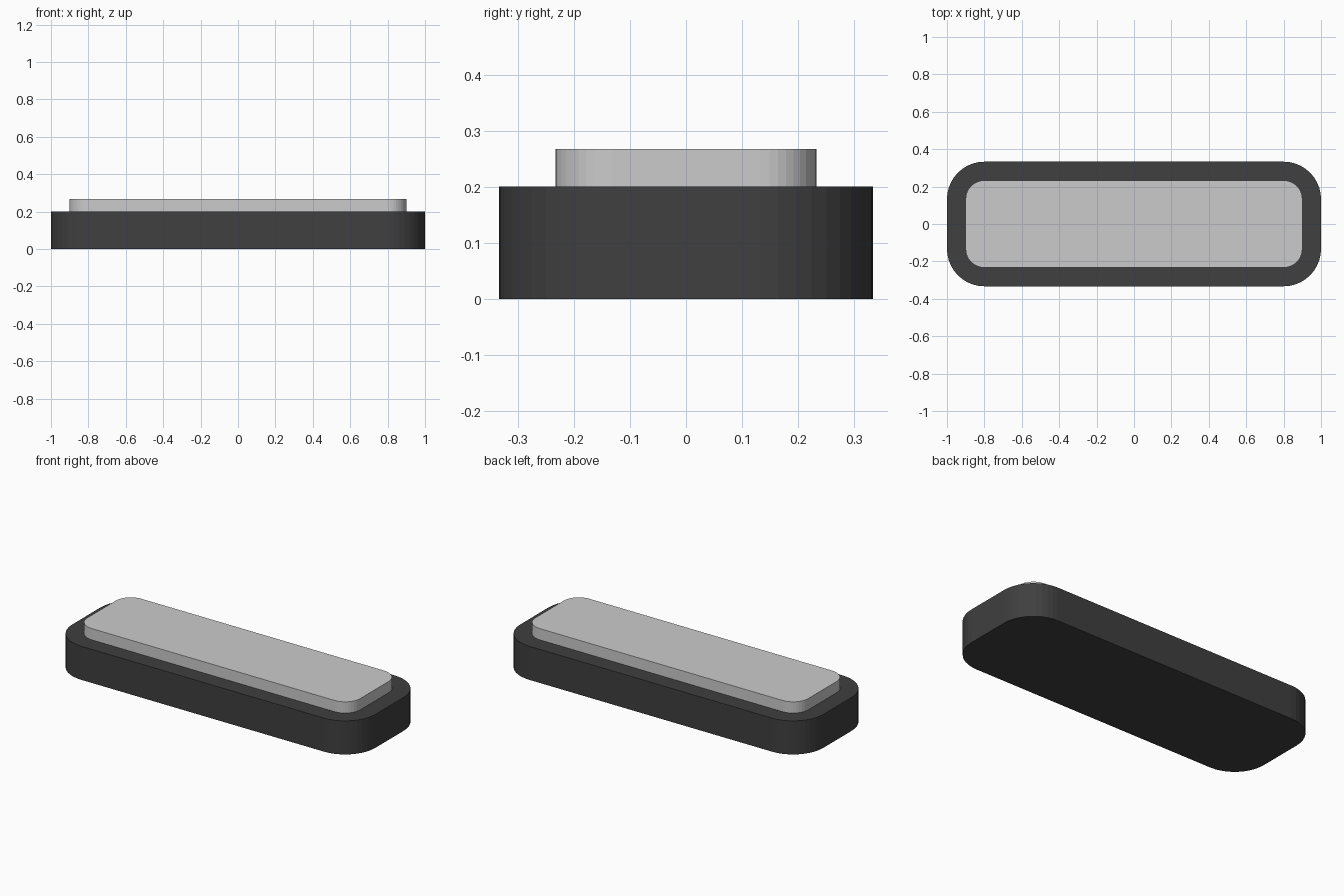
import bpy, bmesh, math

if "Cube" in bpy.data.objects:
    bpy.data.objects.remove(bpy.data.objects["Cube"])

CORNER_STEPS = 10


def rounded_slab(name, half_x, half_y, radius, z0, z1):
    """Extrude a rounded rectangle from z0 to z1."""
    bm = bmesh.new()
    ring = []
    for i, (sx, sy) in enumerate([(1, 1), (-1, 1), (-1, -1), (1, -1)]):
        for k in range(CORNER_STEPS + 1):
            a = math.pi / 2 * (i + k / CORNER_STEPS)
            ring.append(bm.verts.new((sx * (half_x - radius) + radius * math.cos(a),
                                      sy * (half_y - radius) + radius * math.sin(a), z0)))
    face = bm.faces.new(ring)
    top = bmesh.ops.extrude_face_region(bm, geom=[face], use_keep_orig=True)
    verts = [g for g in top["geom"] if isinstance(g, bmesh.types.BMVert)]
    bmesh.ops.translate(bm, verts=verts, vec=(0, 0, z1 - z0))
    bmesh.ops.recalc_face_normals(bm, faces=bm.faces)
    mesh = bpy.data.meshes.new(name)
    bm.to_mesh(mesh)
    bm.free()
    obj = bpy.data.objects.new(name, mesh)
    bpy.context.collection.objects.link(obj)
    return obj


# Dark base
base = rounded_slab("base", 1.0, 0.333, 0.2, 0.0, 0.2)
black = bpy.data.materials.new("black")
black.diffuse_color = (0.05, 0.05, 0.05, 1)
black.use_nodes = True
black.node_tree.nodes["Principled BSDF"].inputs["Base Color"].default_value = black.diffuse_color
base.data.materials.append(black)

# Raised grey pad
rounded_slab("top_pad", 0.9, 0.233, 0.1, 0.2, 0.267)
